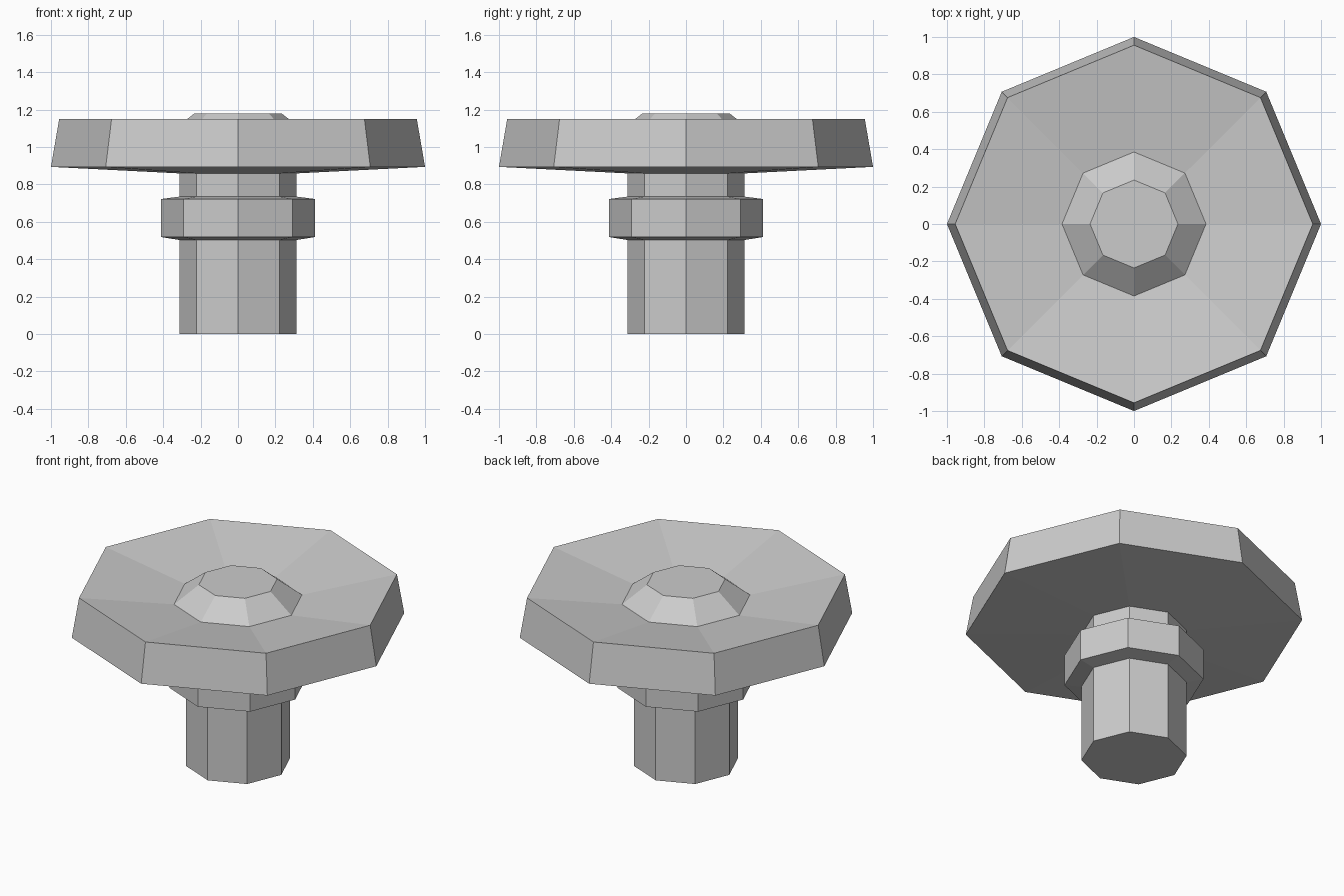
import bpy, bmesh
from math import cos, sin, tau

if "Cube" in bpy.data.objects:
    bpy.data.objects.remove(bpy.data.objects["Cube"])

SIDES = 8

# Half profiles (radius, height), bottom to top
STEM = [(0.313, 0.0), (0.313, 0.503)]
COLLAR = [(0.413, 0.519), (0.413, 0.722), (0.313, 0.735)]
DISC = [(0.313, 0.859), (1.0, 0.894), (0.956, 1.15)]
BOSS = [(0.385, 1.062), (0.235, 1.178)]


def lathe(name, profile):
    """Turn a profile into a closed, flat-faced, eight-sided solid."""
    bm = bmesh.new()
    rings = [[bm.verts.new((r * cos(tau * i / SIDES), r * sin(tau * i / SIDES), z))
              for i in range(SIDES)] for r, z in profile]
    for low, high in zip(rings, rings[1:]):
        for i in range(SIDES):
            j = (i + 1) % SIDES
            bm.faces.new((low[i], low[j], high[j], high[i]))
    bm.faces.new(rings[0][::-1])
    bm.faces.new(rings[-1])
    bmesh.ops.recalc_face_normals(bm, faces=bm.faces)
    mesh = bpy.data.meshes.new(name)
    bm.to_mesh(mesh)
    bm.free()
    obj = bpy.data.objects.new(name, mesh)
    bpy.context.collection.objects.link(obj)
    return obj


# One continuous solid: stem, collar, dished disc and central boss
lathe("knob", STEM + COLLAR + DISC + BOSS)
